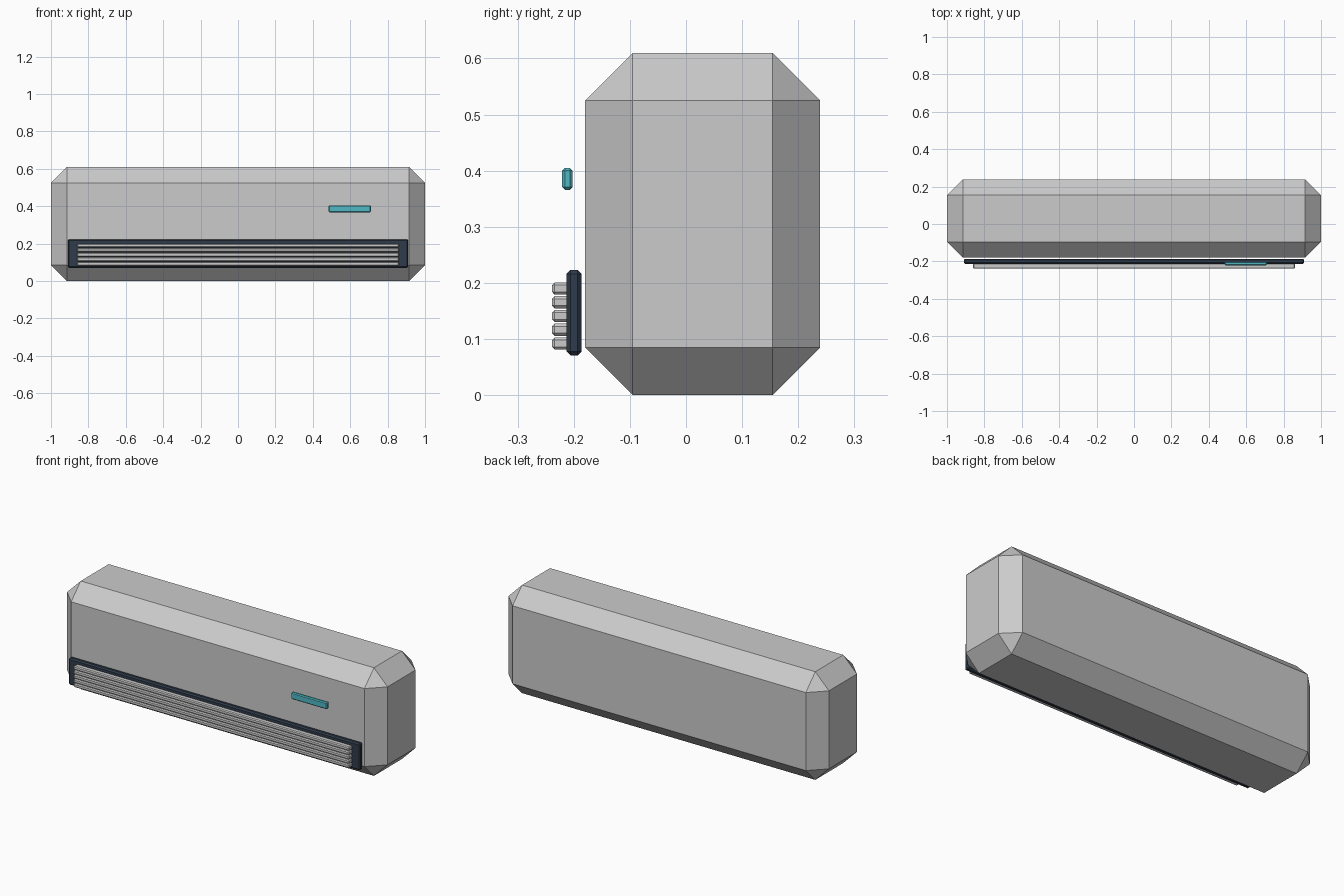
import bpy, bmesh
from mathutils import Vector

if "Cube" in bpy.data.objects:
    bpy.data.objects.remove(bpy.data.objects["Cube"])


def material(name, color):
    m = bpy.data.materials.new(name)
    m.diffuse_color = (*color, 1)
    m.use_nodes = True
    m.node_tree.nodes["Principled BSDF"].inputs["Base Color"].default_value = m.diffuse_color
    return m


def chamfered_box(name, lo, hi, chamfer, mat=None):
    lo, hi = Vector(lo), Vector(hi)
    size, centre = hi - lo, (lo + hi) / 2
    bm = bmesh.new()
    bmesh.ops.create_cube(bm, size=1)
    bmesh.ops.scale(bm, vec=size, verts=bm.verts)
    bmesh.ops.bevel(bm, geom=bm.edges[:], offset=chamfer, segments=1,
                    affect='EDGES', profile=0.5)
    bmesh.ops.recalc_face_normals(bm, faces=bm.faces)
    mesh = bpy.data.meshes.new(name)
    bm.to_mesh(mesh)
    bm.free()
    obj = bpy.data.objects.new(name, mesh)
    obj.location = centre
    bpy.context.collection.objects.link(obj)
    if mat:
        mesh.materials.append(mat)
    return obj


dark = material("dark_plastic", (0.03, 0.045, 0.07))
teal = material("teal_light", (0.08, 0.48, 0.55))

# Main housing with wide chamfers
chamfered_box("housing", (-1, -0.18, 0), (1, 0.239, 0.61), 0.085)

# Dark air outlet panel along the lower front
chamfered_box("outlet_panel", (-0.91, -0.213, 0.071), (0.91, -0.186, 0.223), 0.007, dark)

# Horizontal louvre slats
for i in range(5):
    z = 0.092 + i * 0.0245
    chamfered_box(f"louvre_{i + 1}", (-0.86, -0.239, z - 0.011),
                  (0.86, -0.205, z + 0.011), 0.005)

# Status display strip
chamfered_box("status_display", (0.485, -0.221, 0.366), (0.71, -0.202, 0.405), 0.005, teal)
